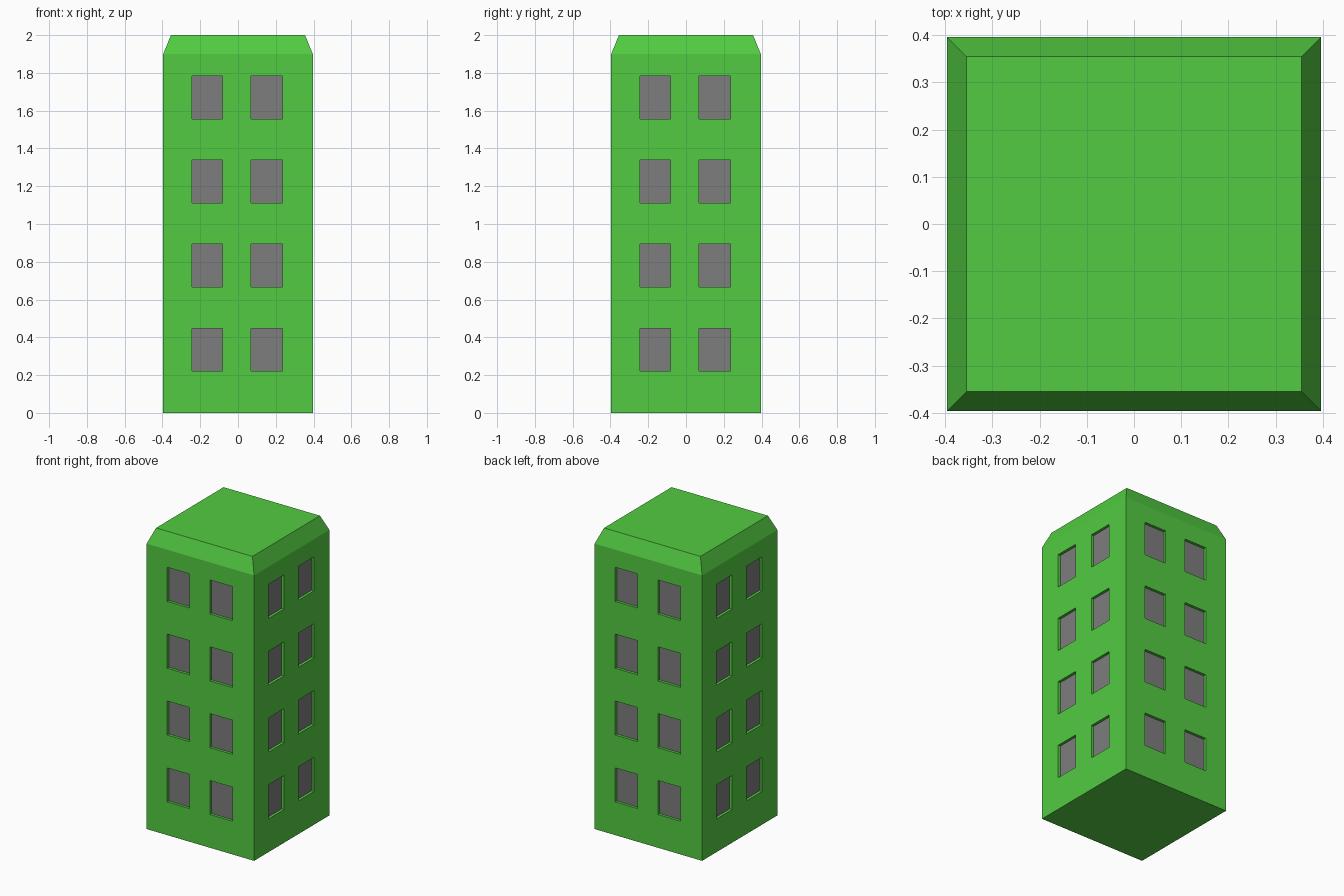
import bpy, bmesh
from math import pi
from mathutils import Matrix

if "Cube" in bpy.data.objects:
    bpy.data.objects.remove(bpy.data.objects["Cube"])

HALF, ROOF_HALF = 0.396, 0.355
WALL_TOP, TOP = 1.90, 2.0
DEPTH = 0.018
XS = [-HALF, -0.244, -0.081, 0.07, 0.236, HALF]
SILLS = [0.221, 0.666, 1.111, 1.556]
WIN_H = 0.227
ZS = [0.0] + [z for s in SILLS for z in (s, s + WIN_H)] + [WALL_TOP]


def material(name, color):
    m = bpy.data.materials.new(name)
    m.diffuse_color = (*color, 1)
    m.use_nodes = True
    m.node_tree.nodes["Principled BSDF"].inputs["Base Color"].default_value = m.diffuse_color
    return m


def finish(name, bm, mat):
    bmesh.ops.remove_doubles(bm, verts=bm.verts, dist=1e-4)
    mesh = bpy.data.meshes.new(name)
    bm.to_mesh(mesh)
    bm.free()
    mesh.materials.append(mat)
    obj = bpy.data.objects.new(name, mesh)
    bpy.context.collection.objects.link(obj)
    return obj


tower, panes = bmesh.new(), bmesh.new()


def face(bm, pts, rot):
    bm.faces.new([bm.verts.new(rot @ Matrix.Translation(p).translation) for p in pts])


# One facade, repeated on all four sides
for k in range(4):
    rot = Matrix.Rotation(k * pi / 2, 3, 'Z')
    y, yi = -HALF, -HALF + DEPTH
    for i in range(len(XS) - 1):
        for j in range(len(ZS) - 1):
            x0, x1, z0, z1 = XS[i], XS[i + 1], ZS[j], ZS[j + 1]
            ring = [(x0, z0), (x1, z0), (x1, z1), (x0, z1)]
            if i % 2 and j % 2:
                # Window reveal and recessed pane
                for a, b in zip(ring, ring[1:] + ring[:1]):
                    face(tower, [(a[0], y, a[1]), (b[0], y, b[1]),
                                 (b[0], yi, b[1]), (a[0], yi, a[1])], rot)
                face(panes, [(x, yi, z) for x, z in ring], rot)
            else:
                face(tower, [(x, y, z) for x, z in ring], rot)
    # Sloped roof edge
    face(tower, [(x, y, WALL_TOP) for x in XS]
         + [(ROOF_HALF, -ROOF_HALF, TOP), (-ROOF_HALF, -ROOF_HALF, TOP)], rot)

# Flat roof and underside
ident = Matrix.Identity(3)
r, h = ROOF_HALF, HALF
face(tower, [(-r, -r, TOP), (r, -r, TOP), (r, r, TOP), (-r, r, TOP)], ident)
face(tower, [(-h, h, 0), (h, h, 0), (h, -h, 0), (-h, -h, 0)], ident)

finish("tower_block", tower, material("green_wall", (0.084, 0.6, 0.053)))
finish("window_panes", panes, material("grey_pane", (0.21, 0.205, 0.21)))
